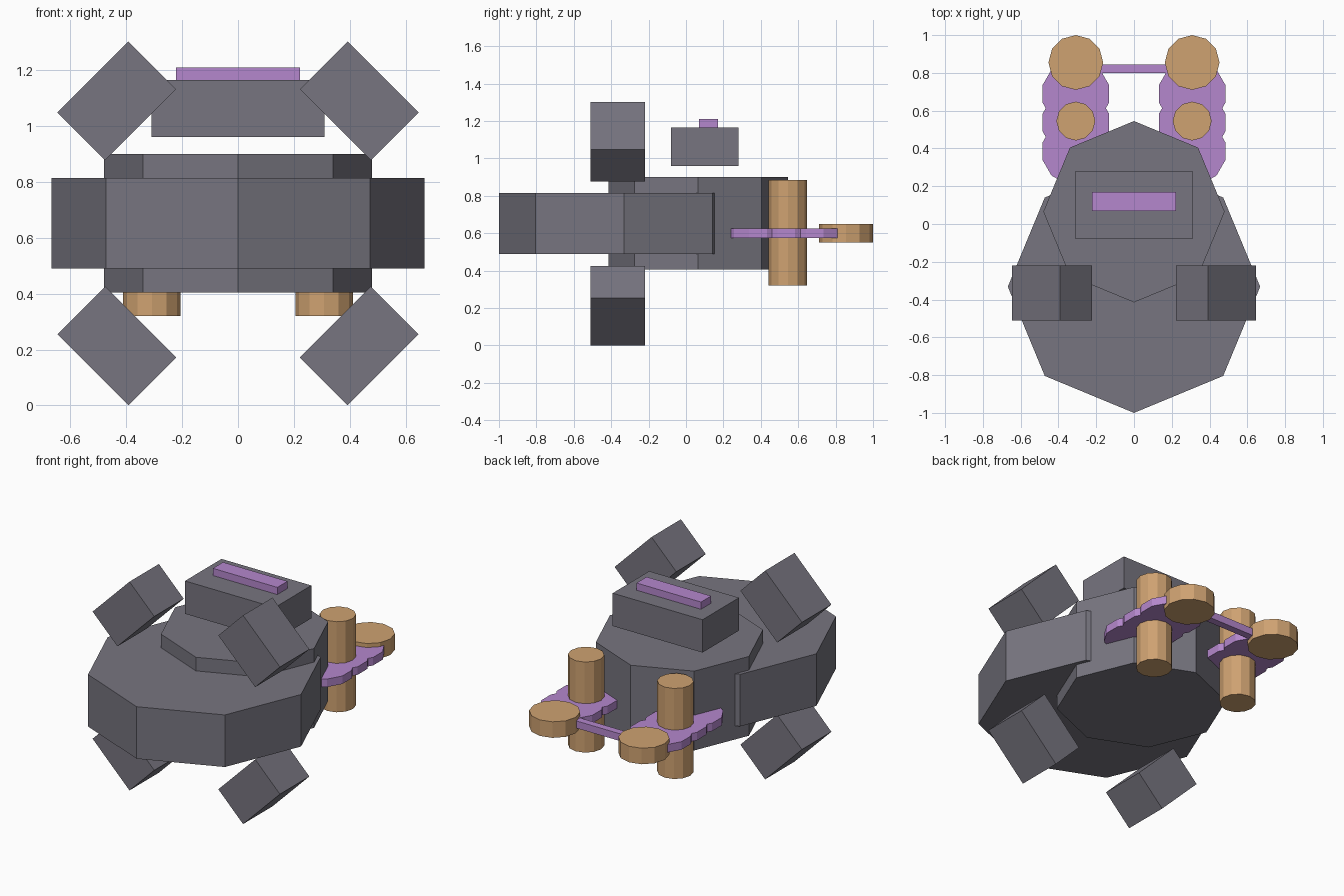
import bpy
from math import radians

cube = bpy.data.objects.get("Cube")
if cube:
    bpy.data.objects.remove(cube, do_unlink=True)


def material(name, rgb):
    mat = bpy.data.materials.new(name)
    mat.use_nodes = True
    colour = (*rgb, 1)
    mat.diffuse_color = colour
    mat.node_tree.nodes["Principled BSDF"].inputs["Base Color"].default_value = colour
    return mat


grey = material("hull grey", (0.185, 0.178, 0.215))
tan = material("engine tan", (0.62, 0.36, 0.165))
purple = material("trim purple", (0.46, 0.245, 0.61))


def finish(name, mat):
    obj = bpy.context.object
    obj.name = name
    obj.data.materials.append(mat)
    return obj


def prism(name, mat, sides, radius, x, y, z0, z1, turn=0):
    """Upright flat-sided cylinder between two heights."""
    bpy.ops.mesh.primitive_cylinder_add(
        vertices=sides, radius=radius, depth=z1 - z0,
        location=(x, y, (z0 + z1) / 2), rotation=(0, 0, radians(turn)))
    return finish(name, mat)


def box(name, mat, centre, size, tilt=0):
    """Box, optionally tilted about the front-back axis."""
    bpy.ops.mesh.primitive_cube_add(size=1, location=centre, rotation=(0, radians(tilt), 0))
    obj = finish(name, mat)
    obj.scale = size
    return obj


# Two overlapping octagonal hull sections
prism("front_hull", grey, 8, 0.668, 0, -0.332, 0.49, 0.815)
prism("rear_hull", grey, 8, 0.48, 0, 0.065, 0.405, 0.90)

# Bridge floating above the hull, with its roof strip
box("bridge", grey, (0, 0.10, 1.063), (0.62, 0.36, 0.205))
box("bridge_strip", purple, (0, 0.12, 1.188), (0.445, 0.10, 0.045))

# Four tilted side blocks
for side, s in (("left", 1), ("right", -1)):
    for level, z, t in (("upper", 1.09, 1), ("lower", 0.213, -1)):
        box(f"{level}_block_{side}", grey, (s * 0.434, -0.365, z),
            (0.36, 0.29, 0.242), tilt=45 * s * t)

# Engines: scalloped wing, upright cylinder and rear disc on each side
for side, s in (("left", 1), ("right", -1)):
    x = s * 0.308
    for i in range(3):
        prism(f"wing_lobe_{i + 1}_{side}", purple, 12, 0.182, x, 0.385 + 0.152 * i,
              0.575, 0.625, turn=15)
    prism(f"engine_column_{side}", tan, 12, 0.103, x, 0.545, 0.32, 0.885)
    prism(f"rear_disc_{side}", tan, 12, 0.145, x, 0.855, 0.55, 0.65)

# Bar joining the rear discs
box("rear_bar", purple, (0, 0.822, 0.60), (0.40, 0.045, 0.045))
